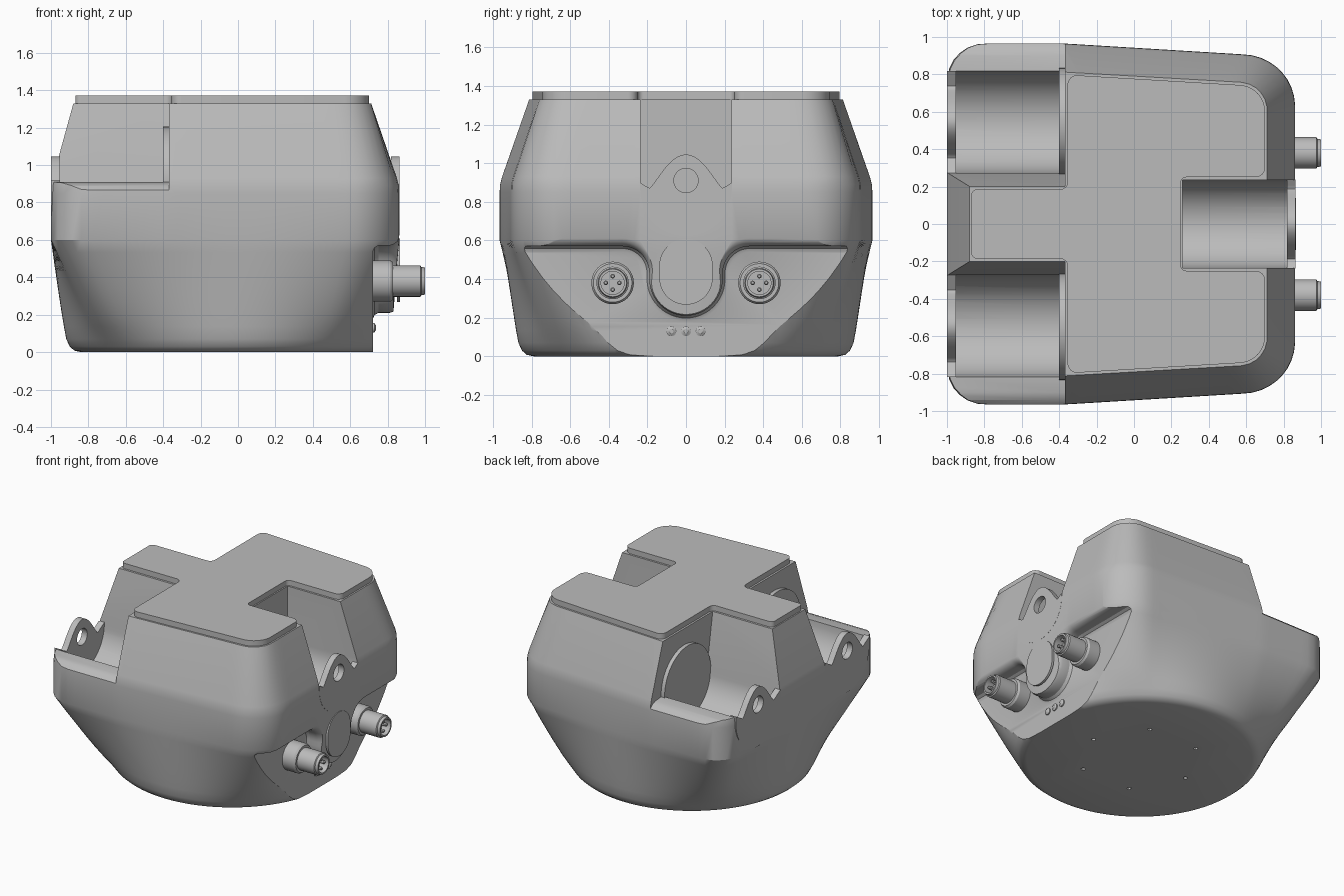
import bpy, bmesh
from math import sin, cos, pi, radians
from mathutils import Vector

cube = bpy.data.objects.get("Cube")
if cube:
    bpy.data.objects.remove(cube)

grey = bpy.data.materials.new("housing_grey")
grey.use_nodes = True
grey.diffuse_color = (0.5, 0.5, 0.5, 1)
grey.node_tree.nodes["Principled BSDF"].inputs["Base Color"].default_value = (0.5, 0.5, 0.5, 1)


# ---------- helpers ----------
def skin(name, rings):
    """Loft closed rings of equal length and cap both ends."""
    bm = bmesh.new()
    vs = [[bm.verts.new(p) for p in r] for r in rings]
    n = len(vs[0])
    for a, b in zip(vs, vs[1:]):
        for i in range(n):
            bm.faces.new((a[i], a[(i + 1) % n], b[(i + 1) % n], b[i]))
    bm.faces.new(vs[0])
    bm.faces.new(vs[-1])
    bmesh.ops.recalc_face_normals(bm, faces=bm.faces)
    me = bpy.data.meshes.new(name)
    bm.to_mesh(me)
    bm.free()
    me.materials.append(grey)
    ob = bpy.data.objects.new(name, me)
    bpy.context.collection.objects.link(ob)
    return ob


def prism_x(name, pts, x0, x1):
    return skin(name, [[(x, y, z) for y, z in pts] for x in (x0, x1)])


def arc(cx, cy, r, a0, a1, n=24):
    return [(cx + r * cos(radians(a0 + (a1 - a0) * i / n)),
             cy + r * sin(radians(a0 + (a1 - a0) * i / n))) for i in range(n + 1)]


def lathe_x(name, profile, y, z, n=40):
    return skin(name, [[(x, b, c) for b, c in arc(y, z, r, 0, 360, n)[:-1]] for x, r in profile])


def rounded(corners, n=10):
    """Polygon with a fillet radius at each (x, y, r) corner."""
    out = []
    for i, (x, y, r) in enumerate(corners):
        p = Vector((x, y))
        u = (Vector(corners[i - 1][:2]) - p).normalized()
        v = (Vector(corners[(i + 1) % len(corners)][:2]) - p).normalized()
        half = u.angle(v) / 2
        if r == 0:
            out.append((x, y))
            continue
        c = p + (u + v).normalized() * r / sin(half)
        a = p + u * (r / max(1e-6, abs(sin(half) / cos(half)))) - c
        b = p + v * (r / max(1e-6, abs(sin(half) / cos(half)))) - c
        for k in range(n + 1):
            d = a.lerp(b, k / n).normalized() * r
            out.append(tuple(c + d))
    return out


CX, N = -0.05, 160


def resample(poly):
    """Radii of a star-shaped outline at equal angles around the body axis."""
    radii = []
    for i in range(N):
        d = Vector((cos(2 * pi * (i + .5) / N), sin(2 * pi * (i + .5) / N)))
        best = 0
        for p, q in zip(poly, poly[1:] + poly[:1]):
            p, e = Vector(p) - Vector((CX, 0)), Vector(q) - Vector(p)
            den = d.cross(e)
            if abs(den) > 1e-9:
                t, s = p.cross(e) / den, p.cross(d) / den
                if t > 0 and -1e-6 <= s <= 1 + 1e-6:
                    best = max(best, t)
        radii.append(best)
    return radii


def cut(ob, cutter):
    m = ob.modifiers.new("cut", "BOOLEAN")
    m.operation, m.solver, m.object = "DIFFERENCE", "EXACT", cutter
    bpy.context.view_layer.objects.active = ob
    bpy.ops.object.modifier_apply(modifier=m.name)
    bpy.data.objects.remove(cutter)


def outline(x0, x1, y_mid, y_end, r_left, r_right):
    half = [(x1, y_end, r_right), (-0.37, y_mid, 0), (x0, y_mid, r_left)]
    return resample(rounded(half + [(x, -y, r) for x, y, r in reversed(half)]))


# ---------- housing: round foot lofted into a wide belt, then a tapered top ----------
foot = [0.865] * N
belt = outline(-1.0, 0.862, 0.965, 0.89, 0.2, 0.28)
top = outline(-0.88, 0.712, 0.812, 0.75, 0.12, 0.15)


def ring(z, a, b, t, shrink=0):
    return [(CX + (p + (q - p) * t - shrink) * cos(2 * pi * (i + .5) / N),
             (p + (q - p) * t - shrink) * sin(2 * pi * (i + .5) / N), z)
            for i, (p, q) in enumerate(zip(a, b))]


levels = [ring(0, foot, belt, 0, 0.075), ring(0.008, foot, belt, 0, 0.04),
          ring(0.03, foot, belt, 0, 0.015), ring(0.07, foot, belt, 0.04)]
levels += [ring(0.07 + 0.53 * k / 8, foot, belt, 0.04 + 0.96 * (k / 8) ** 0.9) for k in range(1, 9)]
levels += [ring(z, belt, top, t) for z, t in ((0.85, 0), (0.89, 0.015), (0.93, 0.08), (1.33, 1))]
body = skin("housing", levels)

# connector face: lower step with a U-shaped bulge left standing
steps = []
for x, d in ((0.722, -0.03), (0.73, -0.012), (0.75, 0), (0.81, 0), (0.835, 0.008),
             (0.852, 0.022), (0.864, 0.045), (0.95, 0.06)):
    side = arc(0.33, 0.43, 0.14 + d, 90, 180, 12)
    u = arc(0, 0.40, 0.19 - d, 0, -180, 24)
    pts = [(1.2, 0.57 + d)] + side + u + [(-y, z) for y, z in reversed(side)]
    pts += [(-1.2, 0.57 + d), (-1.2, -0.3), (1.2, -0.3)]
    steps.append([(x, y, z) for y, z in pts])
cut(body, skin("step_cutter", steps))

# troughs: one on the connector side, two mirrored on the opposite side
AX = 0.91
cut(body, prism_x("trough_cutter", [(-0.235, 1.6)] + arc(0, AX, 0.235, 180, 360) + [(0.235, 1.6)], 0.26, 1.3))
for s in (1, -1):
    prof = [(0.167, 1.53)] + arc(0.545, AX, 0.272, 180, 360)
    prof += [(0.9, 0.905), (0.94, 0.89), (0.97, 0.86), (1.2, 0.6), (1.2, 1.53)]
    cut(body, prism_x("trough_cutter", [(s * y, z) for y, z in prof], -1.3, -0.37))

# small holes under the foot
for k in range(6):
    a = k * pi / 3
    hole = arc(CX + 0.42 * cos(a), 0.42 * sin(a), 0.015, 0, 360, 12)[:-1]
    cut(body, skin("hole_cutter", [[(x, y, z) for x, y in hole] for z in (-0.05, 0.02)]))


# ---------- end lugs with a bearing hole ----------
def lug(name, yc, w, x0, x1):
    edge = []
    for i in range(49):
        dy = w - 2 * w * i / 48
        u = abs(dy) / 0.19
        z = 0.87 + (0.175 * (1 - u * u) ** 1.3 if u < 1 else 0.6 * (abs(dy) - 0.19))
        edge.append((yc + dy, z))
    ob = prism_x(name, edge + arc(yc, 0.86, w, 180, 360), x0, x1)
    cut(ob, lathe_x("bore_cutter", [(x0 - 0.1, 0.063), (x1 + 0.1, 0.063)], yc, AX, 32))


lug("lug_connector_side", 0, 0.237, 0.817, 0.863)
for s, tag in ((1, "back"), (-1, "front")):
    lug("lug_" + tag, s * 0.545, 0.272, -1.0, -0.953)
    lathe_x("trough_end_disc_" + tag, [(-0.40, 0.283), (-0.34, 0.283)], s * 0.55, 0.922, 64)

# ---------- lid plate ----------
half = [(0.70, 0.25, 0.05), (0.70, 0.735, 0.14), (-0.355, 0.798, 0.05),
        (-0.355, 0.185, 0.04), (-0.87, 0.185, 0.03)]
plan = rounded([(0.25, 0.25, 0.03)] + half + [(x, -y, r) for x, y, r in reversed(half)] + [(0.25, -0.25, 0.03)], 8)
skin("lid_plate", [[(x, y, z) for x, y in plan] for z in (1.32, 1.372)])

# ---------- oval cover on the bulge ----------
prism_x("oval_cover", arc(0, 0.47, 0.138, 0, 180) + arc(0, 0.405, 0.138, 180, 360), 0.85, 0.867)

# ---------- connectors ----------
for s, tag in ((1, "back"), (-1, "front")):
    y = s * 0.38
    lathe_x("connector_flange_" + tag, [(0.70, 0.11), (0.815, 0.11), (0.83, 0.1)], y, 0.38, 40)
    lathe_x("connector_barrel_" + tag,
            [(0.80, 0.084), (0.975, 0.084), (0.98, 0.076), (1.0, 0.072), (1.0, 0.06), (0.93, 0.06)], y, 0.38)
    for k in range(4):
        lathe_x("connector_pin_" + tag, [(0.92, 0.012), (0.98, 0.012), (0.986, 0.007)],
                y + 0.035 * cos(k * pi / 2), 0.38 + 0.035 * sin(k * pi / 2), 12)

# ---------- indicator lights ----------
for k in (-1, 0, 1):
    lathe_x("indicator", [(0.70, 0.026), (0.73, 0.026), (0.733, 0.019), (0.738, 0.012)], k * 0.076, 0.13, 20)

# ---------- shading ----------
for ob in bpy.context.view_layer.objects:
    ob.select_set(ob.type == "MESH" and grey.name in ob.data.materials)
bpy.ops.object.shade_smooth_by_angle(angle=radians(30))
